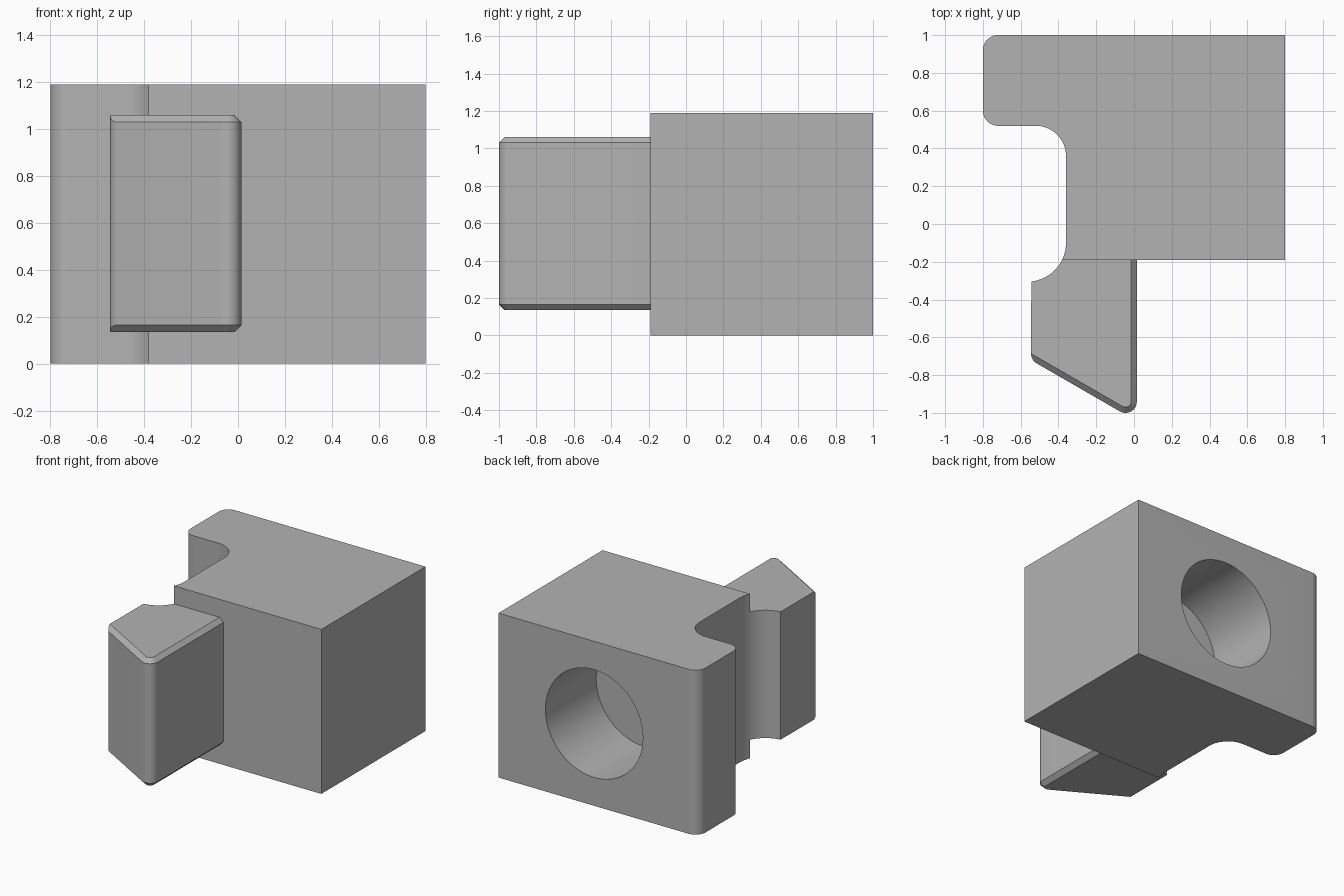
import bpy, bmesh
from math import cos, sin, radians, pi
from mathutils import Vector

if "Cube" in bpy.data.objects:
    bpy.data.objects.remove(bpy.data.objects["Cube"])

HEIGHT = 1.19
FRONT = -0.19          # front face of the block
CHAMFER = 0.03

grey = bpy.data.materials.new("plain grey")
grey.use_nodes = True
grey.diffuse_color = (0.45, 0.45, 0.45, 1)
grey.node_tree.nodes["Principled BSDF"].inputs["Base Color"].default_value = grey.diffuse_color


def arc(cx, cy, r, start, end, steps=14):
    """Points along an arc, angles in degrees."""
    angles = [radians(start + (end - start) * i / steps) for i in range(steps + 1)]
    return [Vector((cx + r * cos(a), cy + r * sin(a))) for a in angles]


def loft(name, rings):
    """Solid through rings of equal point count, capped at both ends."""
    bm = bmesh.new()
    rows = [[bm.verts.new(p) for p in ring] for ring in rings]
    bm.faces.new(rows[0][::-1])
    bm.faces.new(rows[-1])
    n = len(rows[0])
    for low, high in zip(rows, rows[1:]):
        for i in range(n):
            j = (i + 1) % n
            bm.faces.new((low[i], low[j], high[j], high[i]))
    bmesh.ops.remove_doubles(bm, verts=bm.verts, dist=0.0005)
    bmesh.ops.recalc_face_normals(bm, faces=bm.faces)
    mesh = bpy.data.meshes.new(name)
    bm.to_mesh(mesh)
    bm.free()
    mesh.materials.append(grey)
    obj = bpy.data.objects.new(name, mesh)
    bpy.context.collection.objects.link(obj)
    return obj


def activate(obj):
    bpy.ops.object.select_all(action="DESELECT")
    obj.select_set(True)
    bpy.context.view_layer.objects.active = obj


# Lower notch arc, split where it crosses the front face of the block
NOTCH = (-0.565, -0.10, 0.205)
SPLIT = -26.04

# Block: hooked outline, counter-clockwise from the front right corner
outline = [Vector((0.8, FRONT)), Vector((0.8, 1.0))]
outline += arc(-0.72, 0.92, 0.08, 90, 180)
outline += arc(-0.72, 0.60, 0.08, 180, 270)
outline += arc(-0.52, 0.36, 0.16, 90, 0)
outline += arc(*NOTCH, 0, SPLIT, 6)
block = loft("block", [[(p.x, p.y, z) for p in outline] for z in (0, HEIGHT)])

# Blind round hole in the back
DEPTH, RADIUS = 0.58, 0.39
circle = arc(0.035, HEIGHT / 2, RADIUS, 0, 360, 72)[:-1]
cutter = loft("hole_cutter", [[(p.x, y, p.y) for p in circle] for y in (1 - DEPTH, 1.1)])
cutter.hide_render = True
activate(block)
cut = block.modifiers.new("hole", "BOOLEAN")
cut.operation = "DIFFERENCE"
cut.solver = "EXACT"
cut.object = cutter
bpy.ops.object.modifier_apply(modifier=cut.name)
bpy.data.objects.remove(cutter)

# Tooth: (outer point, inner point) pairs round the outline
BOTTOM, TOP = 0.135, 1.06
slant = Vector((-0.5, -sin(pi / 3)))            # outward normal of the slanted face
tip = Vector((-0.045, -0.94))
slant_level = tip.dot(slant) + 0.06
corner = Vector((-0.545, -0.686))               # where the chamfer dies out
pairs = [(p, p) for p in arc(*NOTCH, SPLIT, -84, 12)]
pairs.append((corner, corner))
pairs += [(p, corner) for p in arc(-0.485, -0.686, 0.06, 180, 240, 10)[1:-1]]
start = arc(-0.485, -0.686, 0.06, 240, 240, 1)[0]
pairs.append((start, corner))
pairs += list(zip(arc(*tip, 0.06, 240, 360), arc(*tip, 0.06 - CHAMFER, 240, 360)))
pairs.append((Vector((0.015, FRONT)), Vector((0.015 - CHAMFER, FRONT))))


def drop(outer, inner):
    """Chamfer depth at an outline point, fading over the rounded corner."""
    if outer == inner:
        return 0
    if inner == corner:
        return max(0, min(CHAMFER, CHAMFER - (slant_level - outer.dot(slant))))
    return CHAMFER


tooth = loft("tooth", [
    [(i.x, i.y, BOTTOM) for o, i in pairs],
    [(o.x, o.y, BOTTOM + drop(o, i)) for o, i in pairs],
    [(o.x, o.y, TOP - drop(o, i)) for o, i in pairs],
    [(i.x, i.y, TOP) for o, i in pairs],
])

for part in (block, tooth):
    activate(part)
    bpy.ops.object.shade_smooth_by_angle(angle=radians(25))
